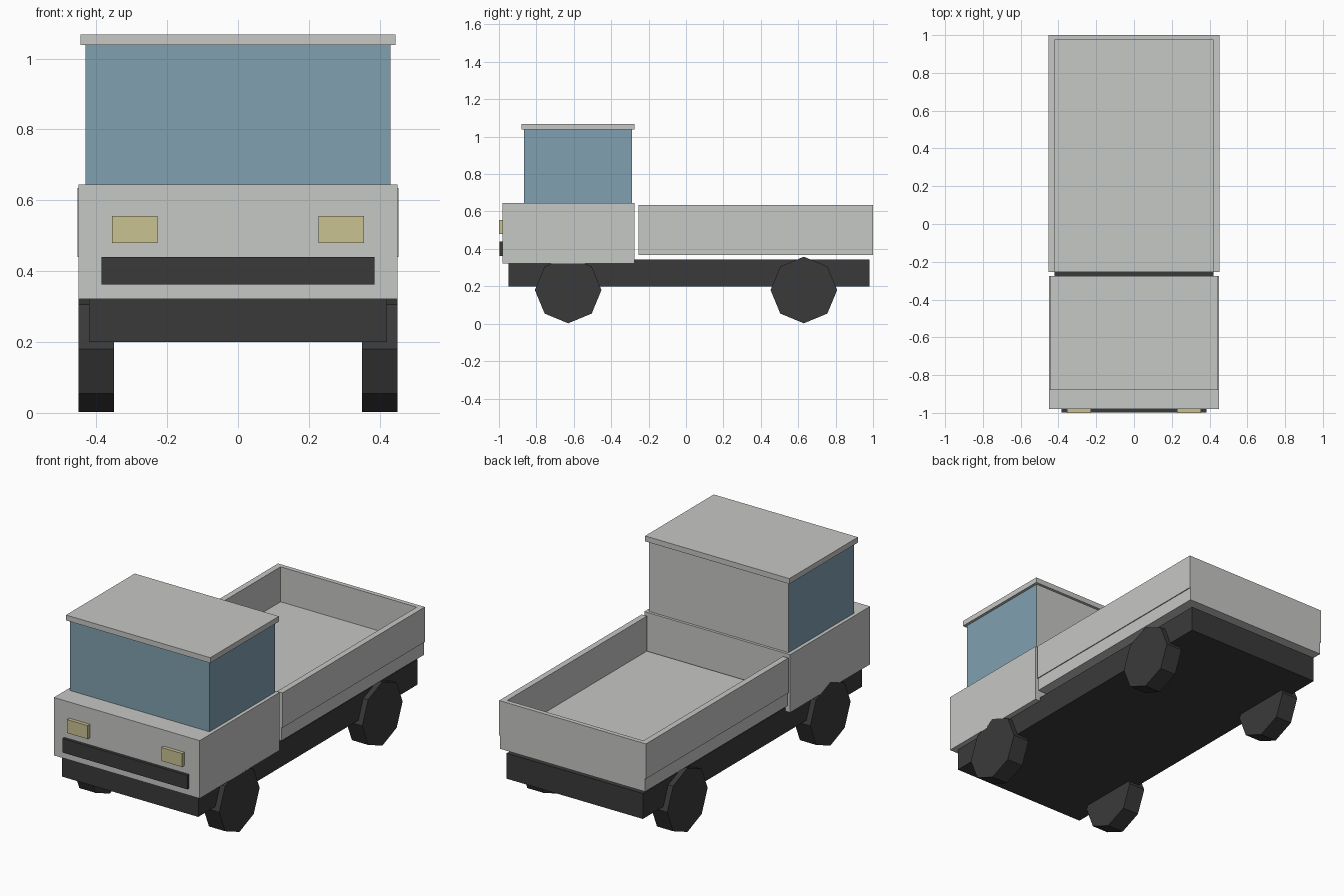
import bpy
import bmesh
import math
from mathutils import Matrix, Vector

cube = bpy.data.objects.get("Cube")
if cube:
    bpy.data.objects.remove(cube, do_unlink=True)


def material(name, rgb):
    m = bpy.data.materials.new(name)
    m.use_nodes = True
    colour = (*rgb, 1)
    m.diffuse_color = colour
    m.node_tree.nodes["Principled BSDF"].inputs["Base Color"].default_value = colour
    return m


grey = material("body_grey", (0.565, 0.58, 0.555))
glass = material("window_blue", (0.22, 0.352, 0.44))
dark = material("dark_rubber", (0.042, 0.042, 0.042))
yellow = material("lamp_yellow", (0.578, 0.539, 0.283))


def finish(name, bm, *mats):
    bmesh.ops.recalc_face_normals(bm, faces=bm.faces)
    mesh = bpy.data.meshes.new(name)
    bm.to_mesh(mesh)
    bm.free()
    for m in mats:
        mesh.materials.append(m)
    obj = bpy.data.objects.new(name, mesh)
    bpy.context.collection.objects.link(obj)
    return obj


def box(name, x, y, z, *mats):
    """Box from (min, max) ranges on each axis."""
    bm = bmesh.new()
    ranges = (x, y, z)
    centre = Vector([(a + b) / 2 for a, b in ranges])
    size = Vector([b - a for a, b in ranges])
    bmesh.ops.create_cube(bm, size=1, matrix=Matrix.Translation(centre) @ Matrix.Diagonal(size).to_4x4())
    return finish(name, bm, *mats)


def wheel(name, x, y):
    """Eight-sided wheel with a corner pointing straight down."""
    bm = bmesh.new()
    place = Matrix.Translation((x, y, 0.18)) @ Matrix.Rotation(math.pi / 2, 4, "Y")
    bmesh.ops.create_cone(bm, cap_ends=True, segments=8, radius1=0.178, radius2=0.178,
                          depth=0.1, matrix=place)
    return finish(name, bm, dark)


# Chassis and cab
box("chassis", (-0.42, 0.42), (-0.95, 0.98), (0.2, 0.342), dark)
box("cab_lower", (-0.45, 0.45), (-0.98, -0.275), (0.322, 0.645), grey)
cabin = box("cab_upper", (-0.43, 0.43), (-0.865, -0.29), (0.645, 1.038), glass, grey)
box("roof", (-0.445, 0.445), (-0.88, -0.275), (1.038, 1.068), grey)

# Solid panel at the back of the cab
for face in cabin.data.polygons:
    if face.normal.y > 0.5:
        face.material_index = 1

# Cargo bed, open towards the cab
box("bed_floor", (-0.448, 0.448), (-0.255, 1), (0.367, 0.44), grey)
box("bed_tailgate", (-0.42, 0.42), (0.975, 1), (0.44, 0.635), grey)

# Bumper
box("bumper", (-0.385, 0.385), (-0.997, -0.98), (0.362, 0.44), dark)

# Paired parts
for side, s in (("left", 1), ("right", -1)):
    def span(a, b):
        return sorted((s * a, s * b))
    box(side + "_bed_wall", span(0.42, 0.453), (-0.255, 1), (0.44, 0.635), grey)
    box(side + "_headlight", span(0.227, 0.355), (-1, -0.98), (0.48, 0.555), yellow)
    wheel(side + "_front_wheel", s * 0.4, -0.63)
    wheel(side + "_rear_wheel", s * 0.4, 0.63)
